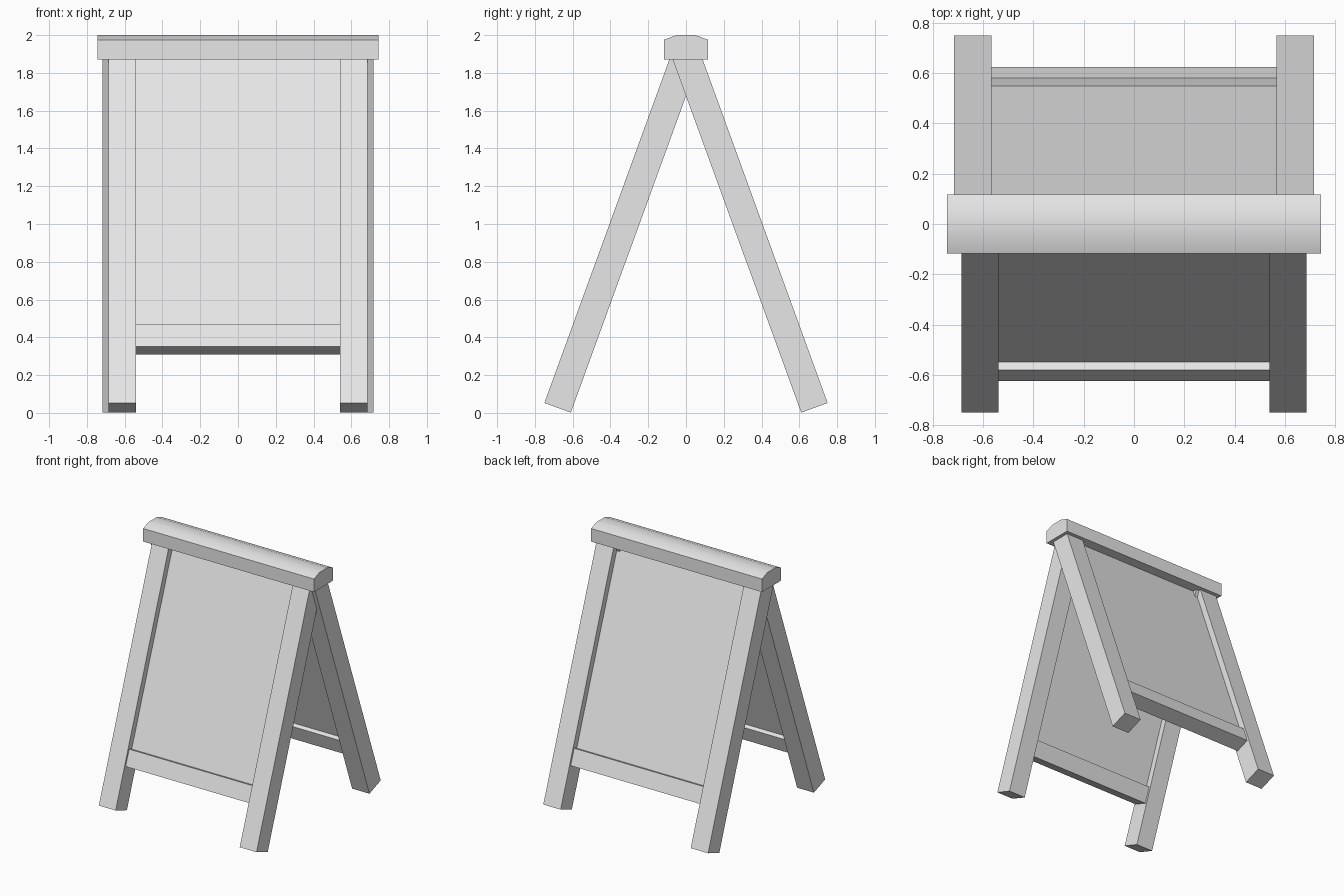
import bpy
import bmesh
from math import radians
from mathutils import Matrix

cube = bpy.data.objects.get("Cube")
if cube:
    bpy.data.objects.remove(cube, do_unlink=True)

GREY = (0.8, 0.8, 0.8, 1.0)
paint = bpy.data.materials.new("light_grey")
paint.use_nodes = True
paint.diffuse_color = GREY
paint.node_tree.nodes["Principled BSDF"].inputs["Base Color"].default_value = GREY

TILT = radians(20)
HINGE = 1.895      # height where the two frames cross
LEG = 0.149        # leg depth


def finish(name, bm):
    bmesh.ops.recalc_face_normals(bm, faces=bm.faces)
    mesh = bpy.data.meshes.new(name)
    bm.to_mesh(mesh)
    bm.free()
    mesh.materials.append(paint)
    obj = bpy.data.objects.new(name, mesh)
    bpy.context.collection.objects.link(obj)
    return obj


def board(name, x0, x1, depth, top, bottom, tilt):
    """Box hanging from the hinge line, leaning by the tilt angle."""
    bm = bmesh.new()
    bmesh.ops.create_cube(bm, size=1)
    size = Matrix.Diagonal((x1 - x0, depth, bottom - top, 1))
    place = Matrix.Translation(((x0 + x1) / 2, 0, -(top + bottom) / 2))
    lean = Matrix.Translation((0, 0, HINGE)) @ Matrix.Rotation(tilt, 4, "X")
    bm.transform(lean @ place @ size)
    return finish(name, bm)


# Two leaning frames: legs, bottom rail and panel
for side, tilt, inner, outer in (("front", -TILT, 0.54, 0.686),
                                 ("back", TILT, 0.566, 0.717)):
    board(side + "_left_leg", inner, outer, LEG, -0.03, 1.988, tilt)
    board(side + "_right_leg", -outer, -inner, LEG, -0.03, 1.988, tilt)
    board(side + "_bottom_rail", -inner, inner, 0.118, 1.537, 1.665, tilt)
    board(side + "_panel", -inner, inner, 0.05, 0, 1.6, tilt)

# Rounded top cap
HALF = 0.743
profile = [(-0.117, 1.872), (0.117, 1.872), (0.117, 1.975),
           (0.05, 2.0), (-0.05, 2.0), (-0.117, 1.975)]
bm = bmesh.new()
end = bm.faces.new([bm.verts.new((-HALF, y, z)) for y, z in profile])
extruded = bmesh.ops.extrude_face_region(bm, geom=[end], use_keep_orig=True)
moved = [v for v in extruded["geom"] if isinstance(v, bmesh.types.BMVert)]
bmesh.ops.translate(bm, verts=moved, vec=(2 * HALF, 0, 0))
cap = finish("top_cap", bm)

# Smooth only the shallow bends on the cap
bpy.ops.object.select_all(action="DESELECT")
cap.select_set(True)
bpy.context.view_layer.objects.active = cap
bpy.ops.object.shade_smooth_by_angle(angle=radians(30))
